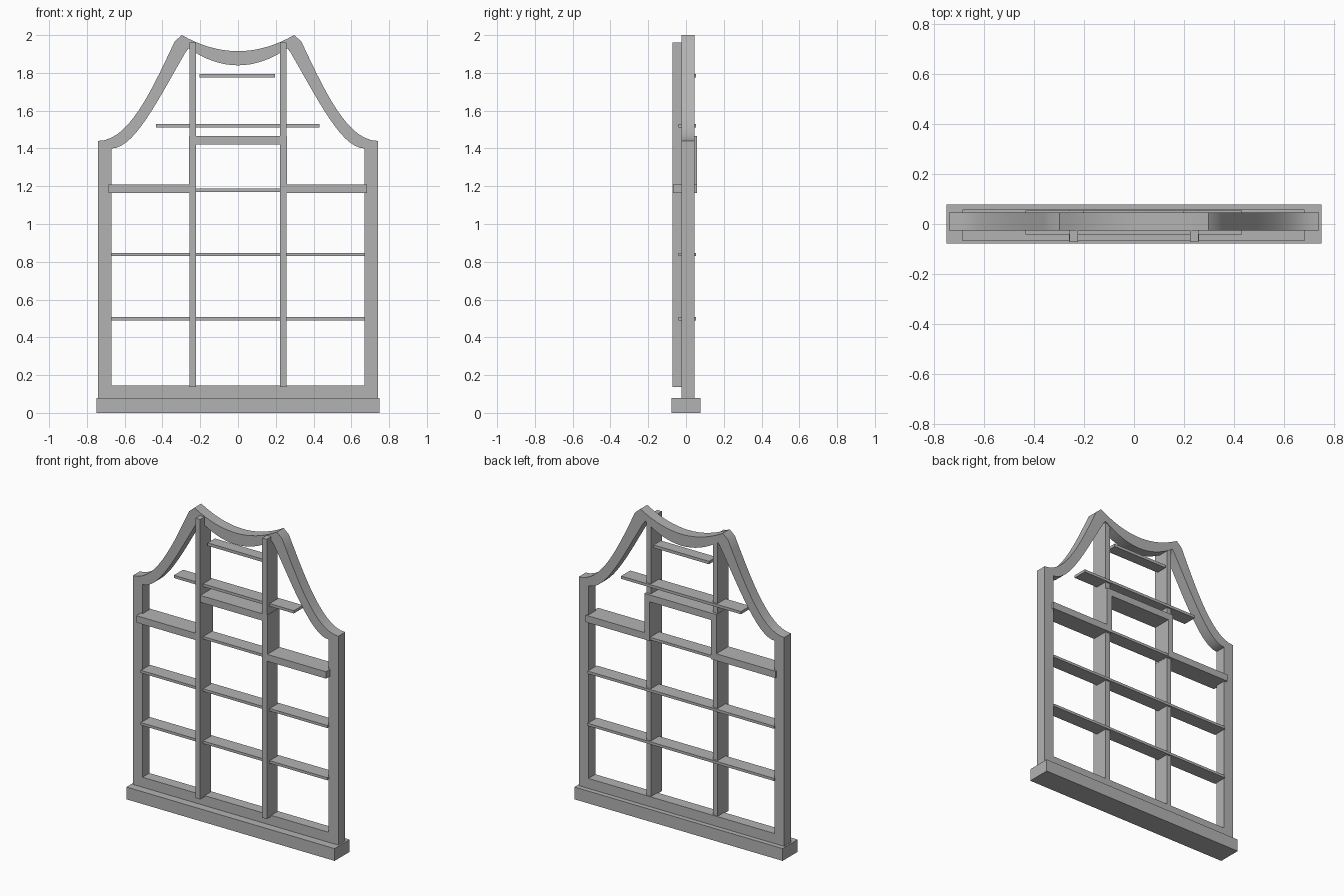
import bpy
import bmesh
from math import radians

cube = bpy.data.objects.get("Cube")
if cube:
    bpy.data.objects.remove(cube, do_unlink=True)

grey = bpy.data.materials.new("plain grey")
grey.use_nodes = True
COLOUR = (0.45, 0.45, 0.45, 1)
grey.diffuse_color = COLOUR
grey.node_tree.nodes["Principled BSDF"].inputs["Base Color"].default_value = COLOUR


def finish(name, bm):
    bmesh.ops.recalc_face_normals(bm, faces=bm.faces)
    mesh = bpy.data.meshes.new(name)
    bm.to_mesh(mesh)
    bm.free()
    mesh.materials.append(grey)
    obj = bpy.data.objects.new(name, mesh)
    bpy.context.collection.objects.link(obj)
    return obj


def box(name, x, y, z):
    """Box from (low, high) ranges on each axis."""
    bm = bmesh.new()
    bmesh.ops.create_cube(bm, size=1)
    for v in bm.verts:
        for i, (low, high) in enumerate((x, y, z)):
            v.co[i] = (low + high) / 2 + v.co[i] * (high - low)
    return finish(name, bm)


def extrude(name, bm, y):
    """Extrude a flat front face set from y[0] to y[1]."""
    made = bmesh.ops.extrude_face_region(bm, geom=bm.faces[:], use_keep_orig=True)
    for v in made["geom"]:
        if isinstance(v, bmesh.types.BMVert):
            v.co.y = y[1]
    return finish(name, bm)


def bezier(a, b, c, d, steps):
    pts = []
    for i in range(steps + 1):
        t = i / steps
        w = ((1 - t) ** 3, 3 * t * (1 - t) ** 2, 3 * t * t * (1 - t), t ** 3)
        pts.append(tuple(sum(k * p[j] for k, p in zip(w, (a, b, c, d))) for j in (0, 1)))
    return pts


# Gable outline: shoulder curve, peak, then a sagging top, for one half
STEPS = 14
outer = [(0.74, 0.04)] + bezier((0.74, 1.44), (0.58, 1.44), (0.46, 1.70), (0.335, 1.967), STEPS)
inner = [(0.67, 0.145)] + bezier((0.67, 1.40), (0.55, 1.40), (0.43, 1.645), (0.28, 1.905), STEPS)
for i in range(9):
    s = 1 - i / 8
    outer.append((0.297 * s, 1.915 + 0.085 * s * s))
    inner.append((0.262 * s, 1.84 + 0.09 * s * s))
for half in (outer, inner):
    half.extend([(-x, z) for x, z in half[-2::-1]])

# Outer frame
FRAME_Y = (-0.025, 0.046)
bm = bmesh.new()
rings = [[bm.verts.new((x, FRAME_Y[0], z)) for x, z in ring] for ring in (outer, inner)]
n = len(outer)
for i in range(n):
    j = (i + 1) % n
    bm.faces.new((rings[0][i], rings[0][j], rings[1][j], rings[1][i]))
frame = extrude("gable_frame", bm, FRAME_Y)
bpy.context.view_layer.objects.active = frame
frame.select_set(True)
bpy.ops.object.shade_smooth_by_angle(angle=radians(25))

# Plinth
box("base_plinth", (-0.75, 0.75), (-0.077, 0.077), (0, 0.08))

# Uprights
for side, s in (("left", 1), ("right", -1)):
    box(side + "_upright", sorted((s * 0.223, s * 0.257)), (-0.071, 0.041), (0.138, 1.96))

# Stepped thick shelf: side arms, risers and raised centre
STEP_Y = (-0.068, 0.058)
path = [(-0.685, 1.165), (-0.222, 1.165), (-0.222, 1.42), (0.222, 1.42), (0.222, 1.165), (0.682, 1.165),
        (0.682, 1.21), (0.259, 1.21), (0.259, 1.465), (-0.259, 1.465), (-0.259, 1.21), (-0.685, 1.21)]
bm = bmesh.new()
bm.faces.new([bm.verts.new((x, STEP_Y[0], z)) for x, z in path])
extrude("stepped_shelf", bm, STEP_Y)

# Thin shelves
SHELF_Y = (-0.041, 0.053)
for name, x, y, z, thick in (
    ("lower_shelf", (-0.672, 0.672), SHELF_Y, 0.49, 0.017),
    ("middle_shelf", (-0.672, 0.672), SHELF_Y, 0.83, 0.017),
    ("centre_shelf", (-0.225, 0.225), SHELF_Y, 1.17, 0.017),
    ("upper_shelf", (-0.433, 0.431), SHELF_Y, 1.512, 0.018),
    ("top_shelf", (-0.203, 0.197), (-0.022, 0.053), 1.776, 0.019),
):
    box(name, x, y, (z, z + thick))
